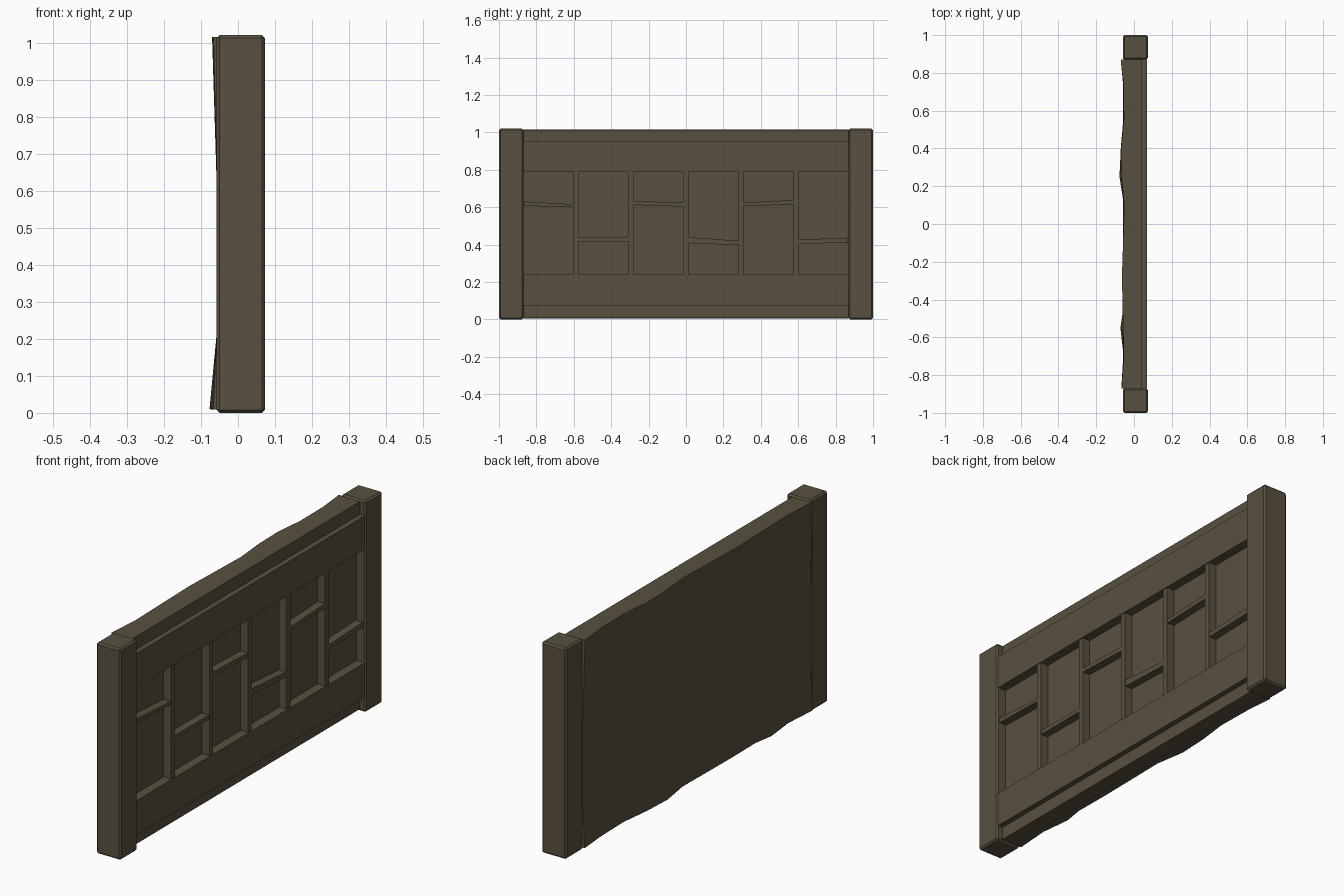
import bpy, bmesh

if "Cube" in bpy.data.objects:
    bpy.data.objects.remove(bpy.data.objects["Cube"])

wood = bpy.data.materials.new("dark wood")
wood.diffuse_color = (0.1, 0.081, 0.05, 1)
wood.use_nodes = True
wood.node_tree.nodes["Principled BSDF"].inputs["Base Color"].default_value = wood.diffuse_color


def finish(name, bm):
    bmesh.ops.recalc_face_normals(bm, faces=bm.faces)
    me = bpy.data.meshes.new(name)
    bm.to_mesh(me)
    bm.free()
    me.materials.append(wood)
    ob = bpy.data.objects.new(name, me)
    bpy.context.collection.objects.link(ob)
    return ob


def block(name, x, y, z_left, z_right, bevel=0):
    """Box whose (bottom, top) heights may differ at its two y ends."""
    bm = bmesh.new()
    bmesh.ops.create_cube(bm, size=2)
    for v in bm.verts:
        zs = z_right if v.co.y > 0 else z_left
        v.co = (x[v.co.x > 0], y[v.co.y > 0], zs[v.co.z > 0])
    if bevel:
        bmesh.ops.bevel(bm, geom=bm.edges[:], offset=bevel, segments=1, affect='EDGES')
    return finish(name, bm)


# End posts
for side, y in (("left", (-1, -0.87)), ("right", (0.87, 1))):
    block(side + "_post", (-0.058, 0.073), y, (0, 1.02), (0, 1.02), 0.008)

# Rails, each with a proud board and a recessed outer strip
W = (-0.87, 0.87)
for name, x1, z in (("bottom_rail", 0.068, (0.072, 0.24)),
                    ("bottom_strip", 0.042, (0.01, 0.075)),
                    ("top_rail", 0.068, (0.788, 0.95)),
                    ("top_strip", 0.042, (0.945, 1.012))):
    block(name, (-0.026, x1), W, z, z)

# Recessed infill panel
block("infill_panel", (-0.026, 0.024), W, (0.23, 0.8), (0.23, 0.8))

# Upright slats
slats = [-0.588, -0.296, -0.001, 0.294, 0.588]
for i, y in enumerate(slats):
    block(f"upright_slat_{i}", (0.02, 0.064), (y - 0.014, y + 0.014), (0.235, 0.79), (0.235, 0.79))

# Staggered, slightly crooked cross bars: (bottom, top) at both ends
bars = [((0.607, 0.63), (0.6, 0.615)), ((0.417, 0.438), (0.417, 0.437)),
        ((0.612, 0.633), (0.603, 0.624)), ((0.408, 0.44), (0.397, 0.42)),
        ((0.605, 0.625), (0.615, 0.638)), ((0.403, 0.426), (0.411, 0.437))]
ends = [-0.87] + slats + [0.87]
for i, (a, b) in enumerate(bars):
    block(f"cross_bar_{i}", (0.02, 0.062), (ends[i] + 0.005, ends[i + 1] - 0.005), a, b)

# Rough back board: wavy along its top and bottom edges, nearly flat in the middle
ys = [-0.87, -0.7, -0.55, -0.45, -0.28, -0.1, 0.1, 0.25, 0.4, 0.55, 0.73, 0.87]
top = [0.066, 0.054, 0.058, 0.06, 0.064, 0.058, 0.052, 0.066, 0.069, 0.054, 0.055, 0.07]
low = [0.067, 0.055, 0.072, 0.056, 0.058, 0.056, 0.053, 0.077, 0.07, 0.052, 0.056, 0.068]
bm = bmesh.new()
cols = []
for y, t, b in zip(ys, top, low):
    section = [(-0.025, 0.006), (-b, 0.01), (-0.057, 0.22),
               (-0.057, 0.6), (-t, 1.015), (-0.025, 1.012)]
    cols.append([bm.verts.new((x, y, z)) for x, z in section])
for a, b in zip(cols, cols[1:]):
    for i in range(6):
        j = (i + 1) % 6
        bm.faces.new((a[i], a[j], b[j], b[i]))
bm.faces.new(cols[0])
bm.faces.new(cols[-1])
finish("back_board", bm)
